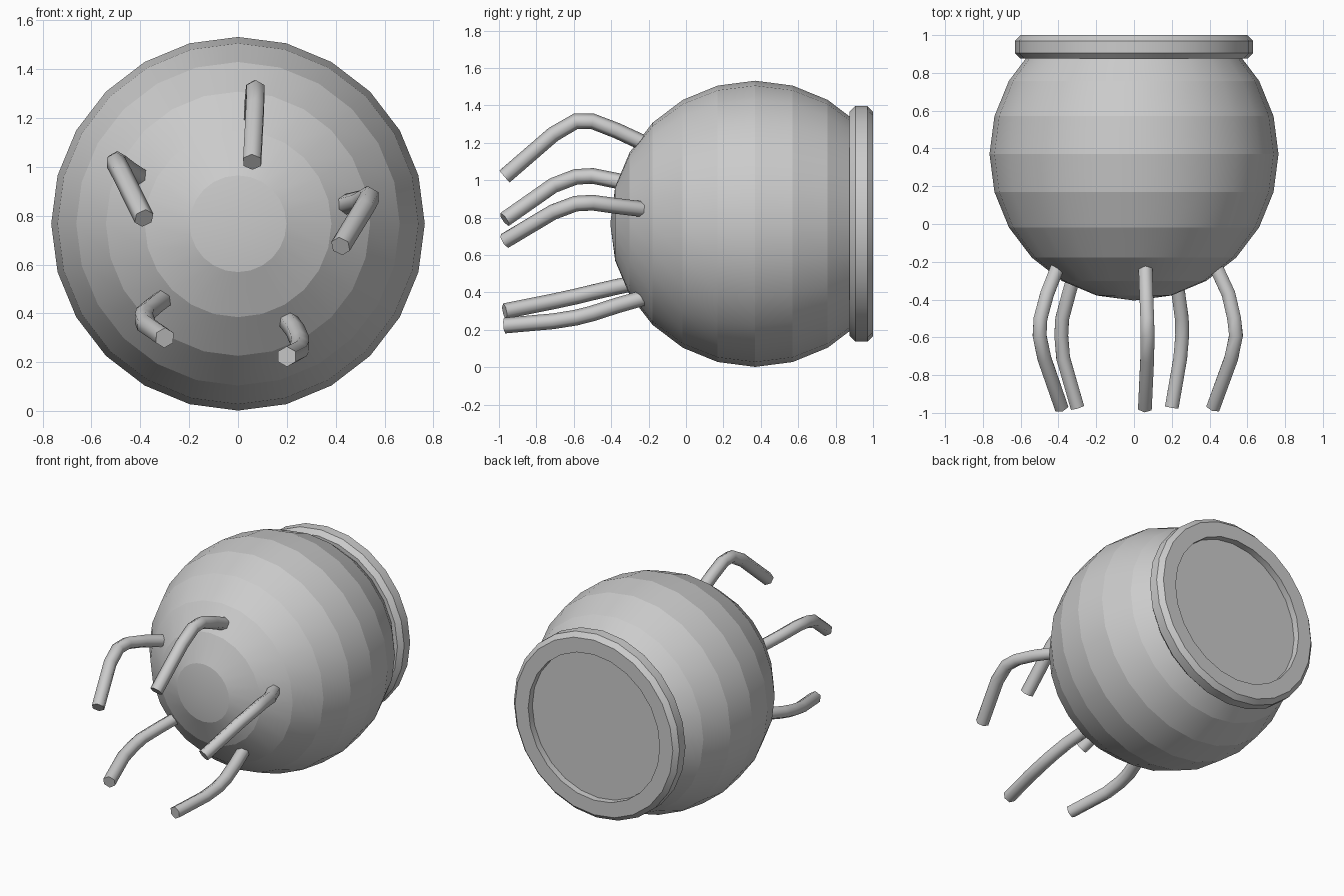
import bpy, bmesh, math
from mathutils import Vector

if "Cube" in bpy.data.objects:
    bpy.data.objects.remove(bpy.data.objects["Cube"])

grey = bpy.data.materials.new("grey")
grey.diffuse_color = (0.6, 0.6, 0.6, 1)
grey.use_nodes = True
grey.node_tree.nodes["Principled BSDF"].inputs["Base Color"].default_value = grey.diffuse_color

CZ = 0.767  # height of the body axis, which runs along y


def finish(name, bm, sharp_angle):
    """Turn a bmesh into a smooth object with edges sharper than the angle kept."""
    bmesh.ops.recalc_face_normals(bm, faces=bm.faces)
    for f in bm.faces:
        f.smooth = True
    for e in bm.edges:
        if len(e.link_faces) == 2 and e.calc_face_angle() > sharp_angle:
            e.smooth = False
    me = bpy.data.meshes.new(name)
    bm.to_mesh(me)
    bm.free()
    me.materials.append(grey)
    ob = bpy.data.objects.new(name, me)
    bpy.context.collection.objects.link(ob)
    return ob


def lathe(name, profile, closed=False, n=24):
    """Revolve (radius, y) points around the body axis; bands stay distinct."""
    bm = bmesh.new()
    rings = []
    for r, y in profile:
        if r < 1e-5:
            rings.append([bm.verts.new((0, y, CZ))] * n)
        else:
            rings.append([bm.verts.new((r * math.sin(math.tau * k / n), y,
                                        CZ + r * math.cos(math.tau * k / n)))
                          for k in range(n)])
    pairs = list(zip(rings, rings[1:]))
    if closed:
        pairs.append((rings[-1], rings[0]))
    for a, b in pairs:
        for k in range(n):
            j = (k + 1) % n
            quad = list(dict.fromkeys((a[k], a[j], b[j], b[k])))
            bm.faces.new(quad)
    # ring edges are sharp, lengthwise edges smooth
    for ring in rings:
        for k in range(n):
            e = bm.edges.get((ring[k], ring[(k + 1) % n])) if ring[0] != ring[1] else None
            if e:
                e.smooth = False
    return finish(name, bm, math.radians(40))


def tube(name, path, radius=0.042, n=6):
    """Six-sided tube along a path, capped at both ends."""
    pts = [Vector(p) for p in path]
    bm = bmesh.new()
    rings = []
    for i, p in enumerate(pts):
        t = Vector((0, 0, 0))
        if i > 0:
            t += (p - pts[i - 1]).normalized()
        if i < len(pts) - 1:
            t += (pts[i + 1] - p).normalized()
        t.normalize()
        side = t.cross(Vector((0, 0, 1))).normalized()
        up = side.cross(t)
        rings.append([bm.verts.new(p + radius * (side * math.sin(math.tau * k / n)
                                                 + up * math.cos(math.tau * k / n)))
                      for k in range(n)])
    for a, b in zip(rings, rings[1:]):
        for k in range(n):
            j = (k + 1) % n
            bm.faces.new((a[k], a[j], b[j], b[k]))
    bm.faces.new(rings[0])
    bm.faces.new(rings[-1])
    return finish(name, bm, math.radians(65))


# round body: banded sphere, open at the back inside the rim
body = [(0.765 * math.sin(math.radians(a)), 0.37 - 0.775 * math.cos(math.radians(a)))
        for a in range(0, 136, 15)]
lathe("body", body)

# chamfered rim around the opening
lathe("rim", [(0.50, 0.875), (0.60, 0.875), (0.63, 0.905),
              (0.63, 0.97), (0.60, 1.0), (0.50, 1.0)], closed=True)

# slightly recessed lid closing the opening
lathe("lid", [(0, 0.955), (0.51, 0.955), (0.51, 0.92), (0, 0.92)])

# five bent feelers sharing the same steps along y: lists of (x, z)
steps = (-0.23, -0.37, -0.50, -0.59, -0.71, -0.97)
feelers = {
    "top_feeler": [(.06, 1.20), (.065, 1.265), (.07, 1.315), (.072, 1.315), (.07, 1.245), (.058, 1.02)],
    "upper_left_feeler": [(-.405, .96), (-.46, .997), (-.495, 1.023), (-.50, 1.018), (-.475, .972), (-.385, .79)],
    "upper_right_feeler": [(.435, .845), (.50, .862), (.53, .88), (.54, .875), (.515, .83), (.42, .675)],
    "lower_left_feeler": [(-.305, .46), (-.345, .43), (-.38, .40), (-.385, .378), (-.375, .352), (-.30, .30)],
    "lower_right_feeler": [(.205, .37), (.235, .33), (.253, .288), (.255, .265), (.245, .246), (.20, .223)],
}
for name, xz in feelers.items():
    tube(name, [(x, y, z) for (x, z), y in zip(xz, steps)])
